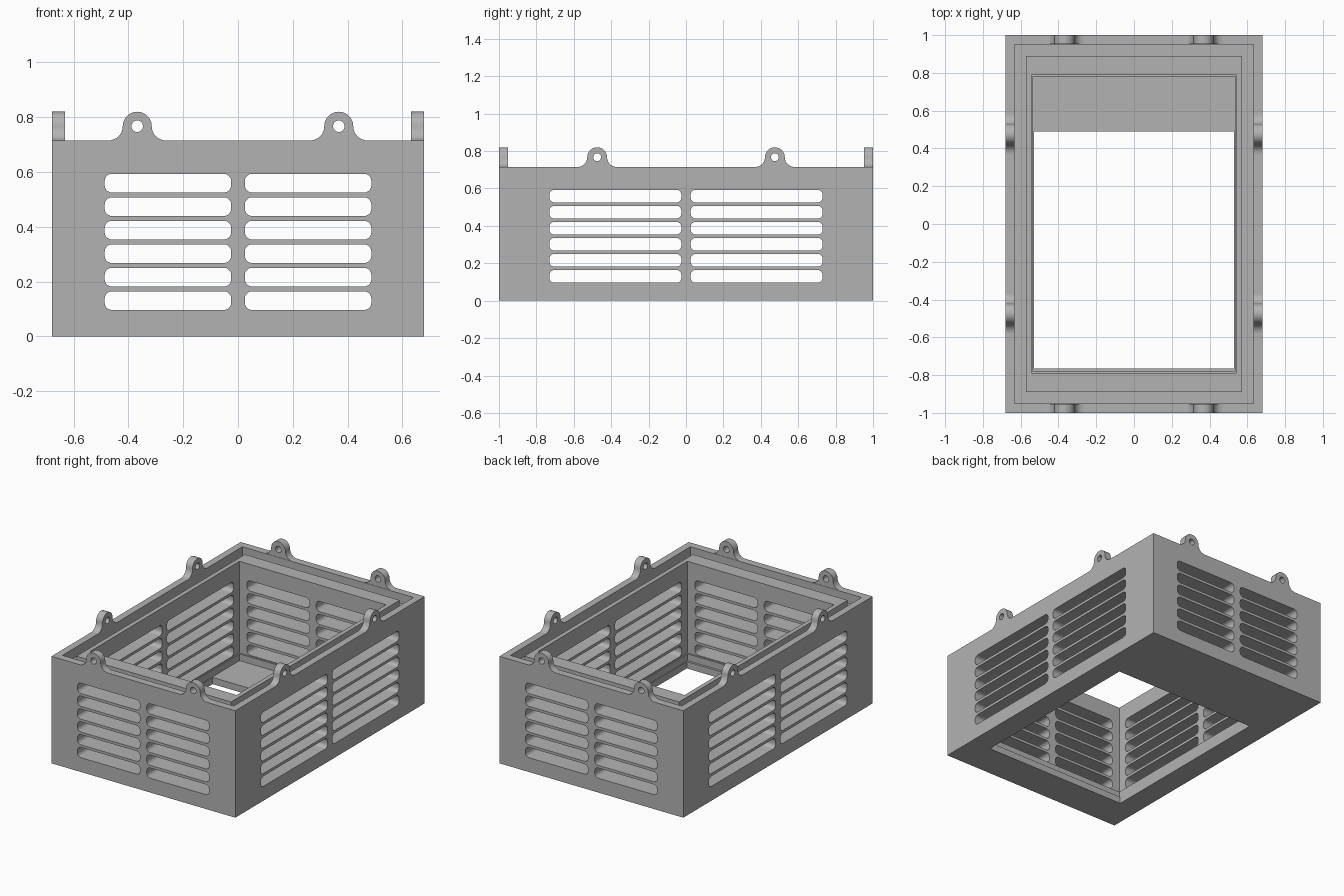
import bpy, bmesh, math
from mathutils import Matrix

if "Cube" in bpy.data.objects:
    bpy.data.objects.remove(bpy.data.objects["Cube"])

HX, HY, TOP = 0.68, 1.0, 0.715
RIM = 0.048

grey = bpy.data.materials.new("grey_plastic")
grey.diffuse_color = (0.45, 0.45, 0.45, 1)
grey.use_nodes = True
grey.node_tree.nodes["Principled BSDF"].inputs["Base Color"].default_value = grey.diffuse_color


def link(name, bm):
    bmesh.ops.recalc_face_normals(bm, faces=bm.faces)
    me = bpy.data.meshes.new(name)
    bm.to_mesh(me)
    bm.free()
    ob = bpy.data.objects.new(name, me)
    bpy.context.collection.objects.link(ob)
    return ob


def add_box(bm, x0, x1, y0, y1, z0, z1):
    m = Matrix.Translation(((x0 + x1) / 2, (y0 + y1) / 2, (z0 + z1) / 2)) \
        @ Matrix.Diagonal((x1 - x0, y1 - y0, z1 - z0, 1))
    bmesh.ops.create_cube(bm, size=1, matrix=m)


def box(name, *dims):
    bm = bmesh.new()
    add_box(bm, *dims)
    return link(name, bm)


def arc(cx, cz, r, a0, a1, n):
    return [(cx + r * math.cos(math.radians(a0 + (a1 - a0) * i / n)),
             cz + r * math.sin(math.radians(a0 + (a1 - a0) * i / n))) for i in range(n + 1)]


def cut(target, cutter):
    mod = target.modifiers.new("cut", 'BOOLEAN')
    mod.operation = 'DIFFERENCE'
    mod.solver = 'EXACT'
    mod.object = cutter
    bpy.context.view_layer.update()
    dg = bpy.context.evaluated_depsgraph_get()
    me = bpy.data.meshes.new_from_object(target.evaluated_get(dg))
    target.modifiers.clear()
    target.data = me
    bpy.data.objects.remove(cutter)


def slot_cutter(u0, u1, half, along_x):
    """Two columns of six rounded slots running right through both opposite walls."""
    bm = bmesh.new()
    r, h = 0.026, 0.068
    for row in range(6):
        z0 = 0.096 + row * 0.0858
        z1 = z0 + h
        for s in (-1, 1):
            a, b = sorted((s * u0, s * u1))
            pts = (arc(b - r, z1 - r, r, 0, 90, 5) + arc(a + r, z1 - r, r, 90, 180, 5)
                   + arc(a + r, z0 + r, r, 180, 270, 5) + arc(b - r, z0 + r, r, 270, 360, 5))
            place = (lambda u, z: (u, -half, z)) if along_x else (lambda u, z: (-half, u, z))
            face = bm.faces.new([bm.verts.new(place(u, z)) for u, z in pts])
            ext = bmesh.ops.extrude_face_region(bm, geom=[face])
            vs = [g for g in ext["geom"] if isinstance(g, bmesh.types.BMVert)]
            bmesh.ops.translate(bm, verts=vs, vec=(0, 2 * half, 0) if along_x else (2 * half, 0, 0))
    return link("slot_cutter", bm)


def finish(ob):
    ob.data.materials.clear()
    ob.data.materials.append(grey)
    bpy.ops.object.select_all(action='DESELECT')
    ob.select_set(True)
    bpy.context.view_layer.objects.active = ob
    bpy.ops.object.shade_smooth_by_angle(angle=math.radians(30))


# Thick-walled housing with a floor opening set towards the front
body = box("housing", -HX, HX, -HY, HY, 0, TOP)
cut(body, box("cavity", -0.543, 0.543, -0.79, 0.79, 0.09, 1))
cut(body, box("lower_cavity", -0.535, 0.535, -0.78, 0.78, 0.045, 0.5))
cut(body, box("floor_opening", -0.53, 0.53, -0.765, 0.49, -0.5, 0.3))

# Lowered inner lip and the groove between it and the rim
cut(body, box("lip_trim", -0.6, 0.6, -0.92, 0.92, TOP - 0.012, 1))
groove = box("groove", -0.633, 0.633, -0.95, 0.95, TOP - 0.065, 1)
cut(groove, box("groove_core", -0.572, 0.572, -0.89, 0.89, 0, 2))
cut(body, groove)

# Ventilation slots
cut(body, slot_cutter(0.025, 0.487, 1.2, True))
cut(body, slot_cutter(0.025, 0.73, 0.9, False))
finish(body)

# Mounting ears: rounded tab with flared base and a screw hole
CZ, R, F = 0.767, 0.053, 0.052
OUTLINE = (arc(R + F, CZ, F, 270, 180, 8) + arc(0, CZ, R, 0, 180, 18)[1:-1]
           + arc(-R - F, CZ, F, 0, -90, 8))
HOLE = arc(0, CZ, 0.021, 0, 360, 20)[:-1]


def ear(name, x, y, turn):
    cu = bpy.data.curves.new(name, 'CURVE')
    cu.dimensions = '2D'
    cu.fill_mode = 'BOTH'
    cu.extrude = RIM / 2
    for pts in (OUTLINE, HOLE):
        sp = cu.splines.new('POLY')
        sp.points.add(len(pts) - 1)
        for p, (u, z) in zip(sp.points, pts):
            p.co = (u, z, 0, 1)
        sp.use_cyclic_u = True
    tmp = bpy.data.objects.new("ear_profile", cu)
    bpy.context.collection.objects.link(tmp)
    bpy.context.view_layer.update()
    me = bpy.data.meshes.new_from_object(tmp.evaluated_get(bpy.context.evaluated_depsgraph_get()))
    bpy.data.objects.remove(tmp)
    me.transform(Matrix.Translation((x, y, 0)) @ Matrix.Rotation(turn, 4, 'Z')
                 @ Matrix.Rotation(math.pi / 2, 4, 'X'))
    bm = bmesh.new()
    bm.from_mesh(me)
    bmesh.ops.remove_doubles(bm, verts=bm.verts, dist=1e-4)
    finish(link(name, bm))


for s, end in ((-1, "front"), (1, "back")):
    for t, side in ((-1, "left"), (1, "right")):
        ear(f"{end}_ear_{side}", t * 0.368, s * (HY - RIM / 2), 0)
        ear(f"{side}_side_ear_{end}", t * (HX - RIM / 2), s * 0.475, math.pi / 2)
